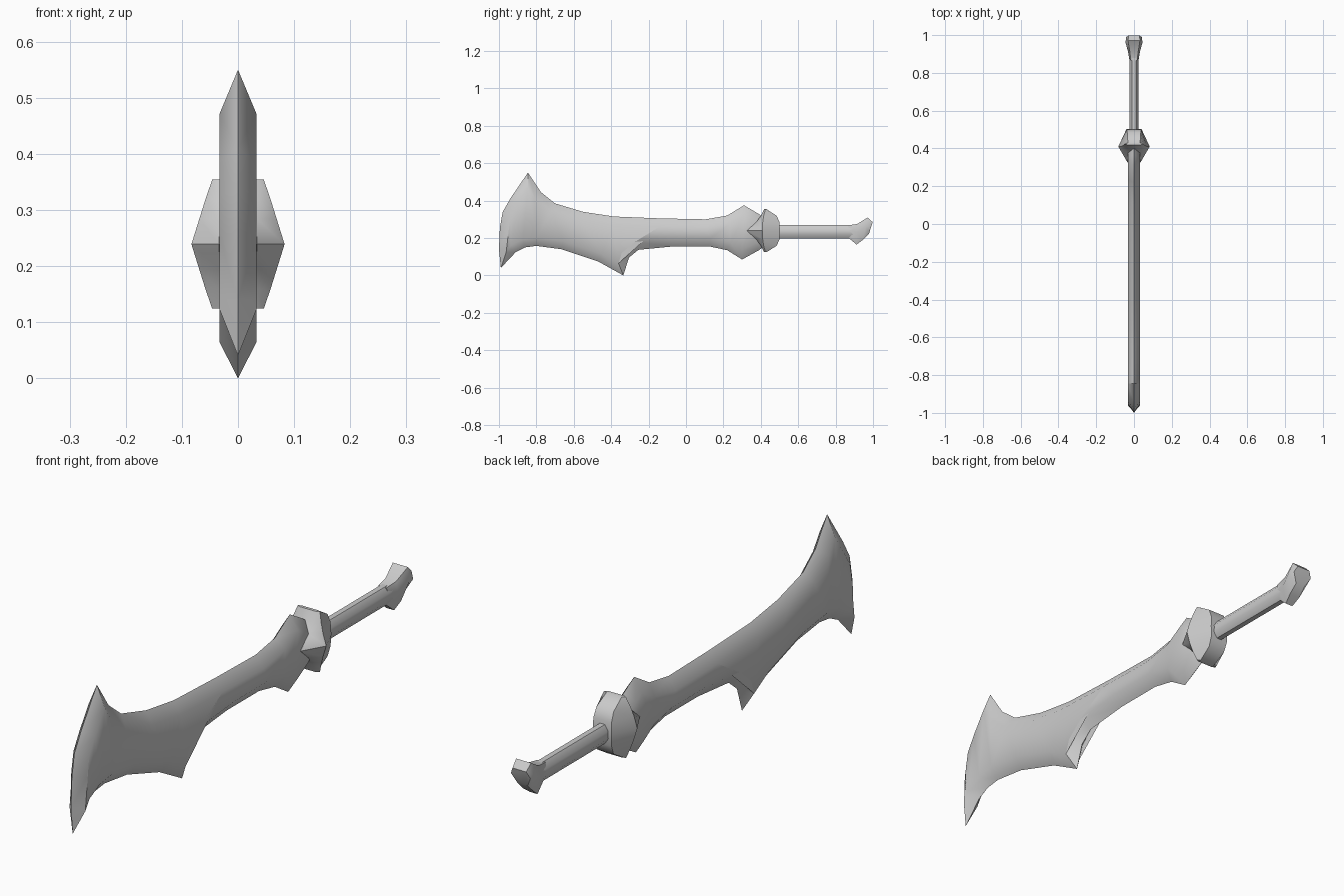
import bpy, bmesh, math
from mathutils import Vector

cube = bpy.data.objects.get("Cube")
if cube:
    bpy.data.objects.remove(cube)

steel = bpy.data.materials.new("grey steel")
steel.use_nodes = True
GREY = (0.6, 0.6, 0.6, 1)
steel.diffuse_color = GREY
steel.node_tree.nodes["Principled BSDF"].inputs["Base Color"].default_value = GREY


def finish(name, bm, angle):
    bmesh.ops.recalc_face_normals(bm, faces=bm.faces)
    mesh = bpy.data.meshes.new(name)
    bm.to_mesh(mesh)
    bm.free()
    mesh.materials.append(steel)
    obj = bpy.data.objects.new(name, mesh)
    bpy.context.collection.objects.link(obj)
    bpy.ops.object.select_all(action='DESELECT')
    obj.select_set(True)
    bpy.context.view_layer.objects.active = obj
    bpy.ops.object.shade_smooth_by_angle(angle=math.radians(angle))
    return obj


def loft(name, rings, angle):
    """Skin closed rings of points and cap both ends."""
    bm = bmesh.new()
    loops = [[bm.verts.new(p) for p in ring] for ring in rings]
    n = len(loops[0])
    for a, b in zip(loops, loops[1:]):
        for i in range(n):
            j = (i + 1) % n
            bm.faces.new((a[i], a[j], b[j], b[i]))
    bm.faces.new(loops[0])
    bm.faces.new(loops[-1])
    return finish(name, bm, angle)


def inset(points, depth):
    """Mitred inward offset of a clockwise outline."""
    out = []
    for i, p in enumerate(points):
        d1 = (p - points[i - 1]).normalized()
        d2 = (points[(i + 1) % len(points)] - p).normalized()
        n1, n2 = Vector((d1.y, -d1.x)), Vector((d2.y, -d2.x))
        m = (n1 + n2).normalized()
        out.append(p + m * depth / max(m.dot(n1), 0.5))
    return out


# Blade: outline (y, z) as a sharp rim, inset to two flat sides
top_edge = [(-.845, .55), (-.775, .445), (-.70, .385), (-.55, .34), (-.385, .315),
            (-.14, .305), (.105, .30), (.22, .32), (.31, .375), (.37, .34), (.45, .29)]
lower_edge = [(.45, .18), (.39, .135), (.30, .085), (.22, .135), (.125, .155),
              (-.07, .155), (-.255, .137), (-.305, .095), (-.335, 0), (-.47, .075),
              (-.665, .14), (-.80, .158), (-.86, .15), (-.91, .125), (-.99, .04)]
front_edge = [(-1, .14), (-.995, .255), (-.98, .34), (-.94, .41)]
outline = [Vector(p) for p in top_edge + lower_edge + front_edge]
inner = inset(outline, .044)

bm = bmesh.new()
rim = [bm.verts.new((0, p.x, p.y)) for p in outline]
for side in (-1, 1):
    flat = [bm.verts.new((side * .033, p.x, p.y)) for p in inner]
    for i in range(len(rim)):
        j = (i + 1) % len(rim)
        bm.faces.new((rim[i], rim[j], flat[j], flat[i]))
    face = bm.faces.new(flat)
    bmesh.ops.triangulate(bm, faces=[face], ngon_method='BEAUTY')
finish("blade", bm, 50)

# Guard: six-sided rings stacked in z, pointed forward and outward at mid height
MID = .239
levels = [  # height above middle, back y, back x, side y, side x, front y, front x
    (0, .502, .04, .41, .083, .325, .034),
    (.045, .50, .038, .41, .069, .375, .034),
    (.08, .485, .036, .415, .058, .40, .034),
    (.115, .43, .032, .425, .046, .418, .034)]


def guard_ring(level, sign):
    h, by, bx, sy, sx, fy, fx = level
    half = [(bx, by), (sx, sy), (fx, fy)]
    loop = half + [(-x, y) for x, y in reversed(half)]
    return [(x, y, MID + sign * h) for x, y in loop]


loft("guard", [guard_ring(l, -1) for l in reversed(levels[1:])]
     + [guard_ring(l, 1) for l in levels], 40)

# Grip: octagonal bar
grip = []
for y in (.46, .93):
    angles = [math.tau * (k + .5) / 8 for k in range(8)]
    grip.append([(.027 * math.cos(a), y, .234 + .039 * math.sin(a)) for a in angles])
loft("grip", grip, 40)

# Pommel: flared end with an upper and a lower spur
stations = [  # top y, top z, bottom y, bottom z, half width
    (.865, .268, .87, .20, .024), (.915, .275, .912, .165, .032),
    (.972, .31, .945, .19, .045), (.998, .285, .978, .222, .041)]
pommel = []
for ty, tz, by, bz, w in stations:
    ring = []
    for x, t in ((.7, 1), (1, .6), (.5, 0), (-.5, 0), (-1, .6), (-.7, 1)):
        ring.append((x * w, by + (ty - by) * t, bz + (tz - bz) * t))
    pommel.append(ring)
loft("pommel", pommel, 50)
